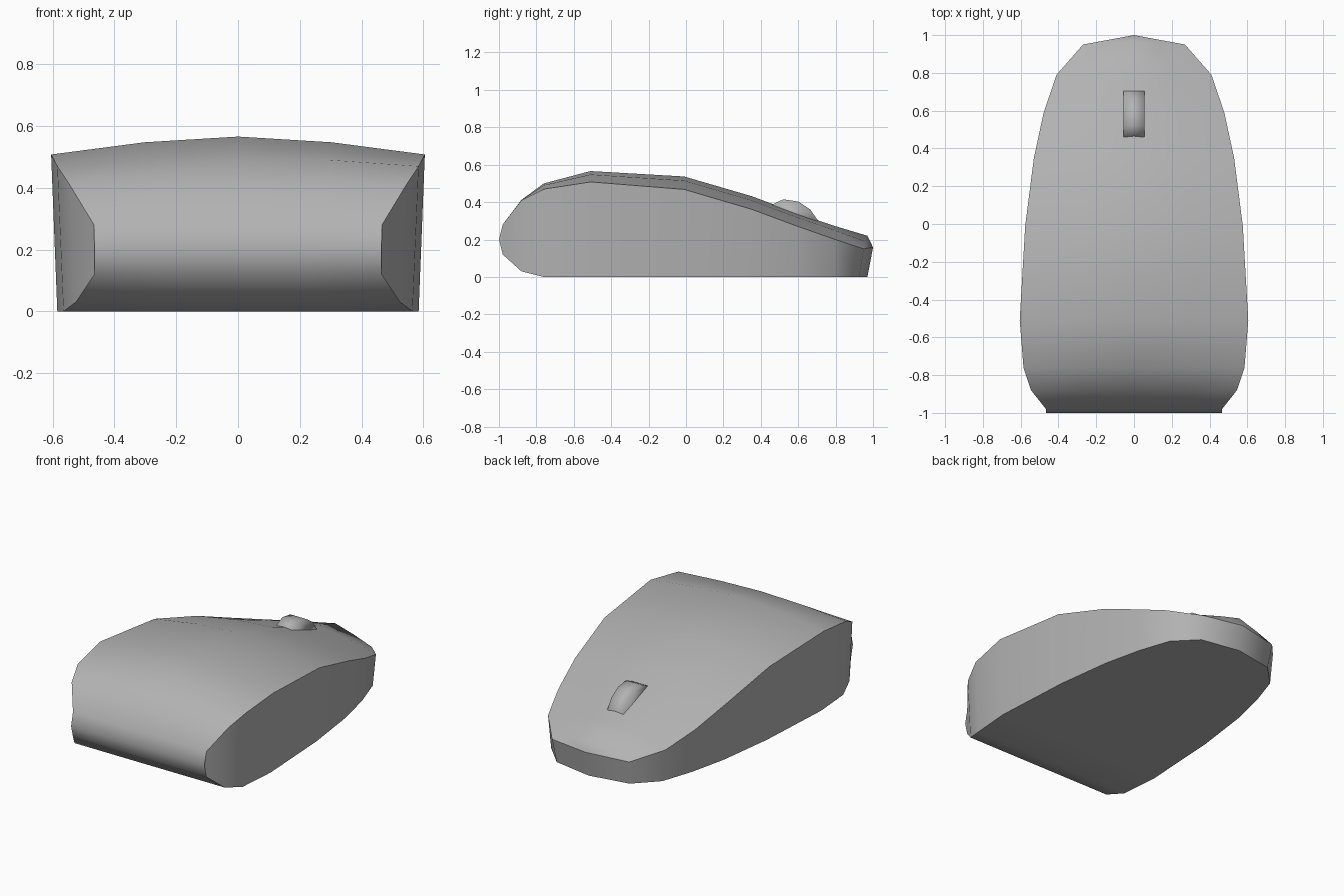
import bpy, bmesh

if "Cube" in bpy.data.objects:
    bpy.data.objects.remove(bpy.data.objects["Cube"])

# Darker grey plastic
grey = bpy.data.materials.new("grey_plastic")
grey.diffuse_color = (0.45, 0.45, 0.45, 1)
grey.use_nodes = True
grey.node_tree.nodes["Principled BSDF"].inputs["Base Color"].default_value = grey.diffuse_color


def make_object(name, bm):
    bmesh.ops.recalc_face_normals(bm, faces=bm.faces)
    for f in bm.faces:
        f.smooth = True
    mesh = bpy.data.meshes.new(name)
    bm.to_mesh(mesh)
    bm.free()
    mesh.materials.append(grey)
    obj = bpy.data.objects.new(name, mesh)
    bpy.context.collection.objects.link(obj)
    return obj


# Mouse shell stations: y, half width, bottom half width, base z, rim z, crown z
stations = [
    (-0.98, 0.466, 0.465, 0.12, 0.28, 0.28),
    (-0.88, 0.545, 0.525, 0.03, 0.41, 0.412),
    (-0.76, 0.585, 0.565, 0.0, 0.47, 0.50),
    (-0.51, 0.605, 0.585, 0.0, 0.508, 0.566),
    (-0.01, 0.576, 0.557, 0.0, 0.468, 0.537),
    (0.35, 0.53, 0.51, 0.0, 0.362, 0.432),
    (0.59, 0.478, 0.455, 0.0, 0.273, 0.342),
    (0.79, 0.41, 0.388, 0.0, 0.203, 0.274),
    (0.95, 0.27, 0.255, 0.0, 0.15, 0.22),
]
bm = bmesh.new()
fractions = (-1, -0.5, 0, 0.5, 1)
tops, bases = [], []
for i, (y, w, wb, zb, zr, zc) in enumerate(stations):
    last = i == len(stations) - 1
    power = 1.2 if last else 1.65
    tops.append([bm.verts.new((w * t, y + (0.02 * (1 - abs(t)) if last else 0),
                               zr + (zc - zr) * (1 - abs(t) ** power))) for t in fractions])
    bases.append([bm.verts.new((wb * t, y - (0.025 if last else 0), zb)) for t in fractions])

# Rearmost edge and nose tip close the loft
rear = [bm.verts.new((0.465 * t, -1, 0.2)) for t in fractions]
tip = bm.verts.new((0, 1, 0.158))
tip_base = bm.verts.new((0, 0.97, 0))
sharp = []
for rows in ([rear] + tops, [rear] + bases):
    for a, b in zip(rows, rows[1:]):
        for k in range(4):
            bm.faces.new((a[k], a[k + 1], b[k + 1], b[k]))
        sharp += [(a[0], b[0]), (a[4], b[4])]
for k in range(4):
    bm.faces.new((tops[-1][k], tops[-1][k + 1], tip))
    bm.faces.new((bases[-1][k], bases[-1][k + 1], tip_base))

# Side walls, both sides
for k in (0, 4):
    bm.faces.new((rear[k], tops[0][k], bases[0][k]))
    for i in range(len(stations) - 1):
        bm.faces.new((tops[i][k], tops[i + 1][k], bases[i + 1][k], bases[i][k]))
    bm.faces.new((tops[-1][k], tip, tip_base, bases[-1][k]))
    sharp += [(tops[-1][k], tip), (bases[-1][k], tip_base)]
for pair in sharp:
    edge = bm.edges.get(pair)
    if edge:
        edge.smooth = False
make_object("mouse_shell", bm)

# Scroll wheel: softly shaded arc that stands out of the shell
profile = [(0.45, 0.33), (0.453, 0.383), (0.52, 0.415), (0.60, 0.403),
           (0.665, 0.36), (0.703, 0.305), (0.71, 0.26)]
bm = bmesh.new()
left, right = ([bm.verts.new((x, y, z)) for y, z in profile] for x in (-0.055, 0.055))
bm.faces.new(left)
bm.faces.new(right)
n = len(profile)
for i in range(n):
    j = (i + 1) % n
    bm.faces.new((left[i], left[j], right[j], right[i]))
make_object("scroll_wheel", bm)
